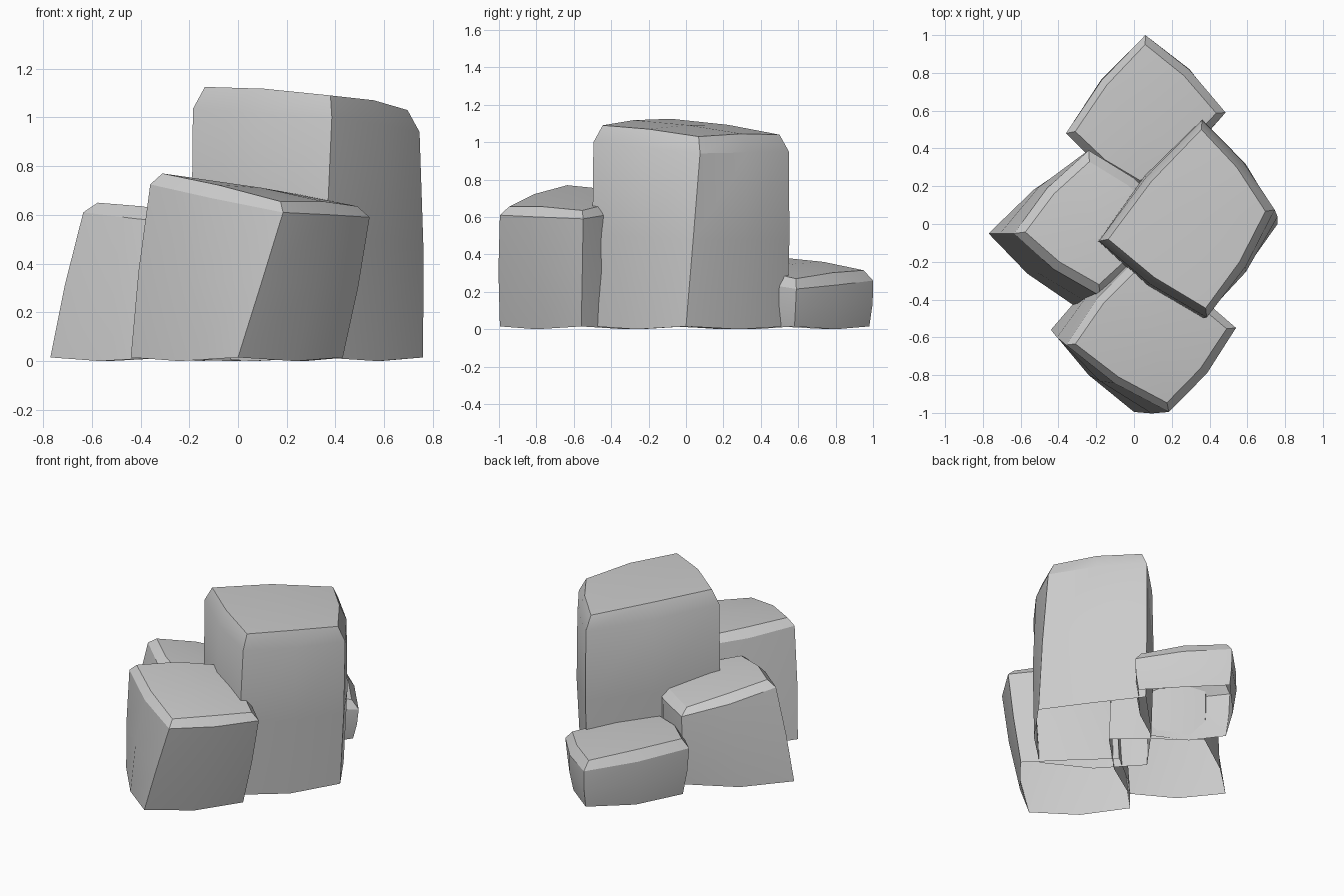
import bpy, bmesh
from mathutils import Vector

if "Cube" in bpy.data.objects:
    bpy.data.objects.remove(bpy.data.objects["Cube"])


def ring(corners, bulge, lift=0.0):
    """Four corners -> eight points, with edge midpoints pushed outward."""
    pts = []
    for i, a in enumerate(corners):
        b = corners[(i + 1) % 4]
        d = b - a
        out = Vector((d.y, -d.x, 0)).normalized()
        pts += [a, (a + b) / 2 + out * bulge + Vector((0, 0, lift))]
    return pts


def rock(name, base, top, rise, bulge=0.03, inset=0.05):
    """Leaning four-sided boulder, open underneath: base (x, y), shoulder (x, y, z),
    chamfered crown. Corners run west, south, east, north."""
    base = [Vector((x, y, 0.015)) for x, y in base]
    top = [Vector(c) for c in top]
    centre = sum(top, Vector()) / 4
    middle = [(a + b) / 2 for a, b in zip(base, top)]
    mid_c = sum(middle, Vector()) / 4
    for m in middle:
        d = m - mid_c
        d.z = 0
        m += d.normalized() * 0.008
    crown = []
    for c in top:
        d = centre - c
        d.z = 0
        crown.append(c + d.normalized() * inset + Vector((0, 0, rise)))
    rings = [ring(base, bulge, -0.015), ring(middle, bulge + 0.008),
             ring(top, bulge), ring(crown, bulge * 0.8, 0.01)]
    bm = bmesh.new()
    loops = [[bm.verts.new(p) for p in r] for r in rings]
    for lo, hi in zip(loops, loops[1:]):
        for i in range(8):
            j = (i + 1) % 8
            bm.faces.new((lo[i], lo[j], hi[j], hi[i]))
    # Slightly domed top as four quads
    loop = loops[3]
    c = sum((loop[i].co for i in (0, 2, 4, 6)), Vector()) / 4
    hub = bm.verts.new(c + Vector((0, 0, 0.02)))
    for i in range(0, 8, 2):
        bm.faces.new((hub, loop[i - 1], loop[i], loop[i + 1]))
    mesh = bpy.data.meshes.new(name)
    bm.to_mesh(mesh)
    bm.free()
    ob = bpy.data.objects.new(name, mesh)
    bpy.context.collection.objects.link(ob)
    bpy.ops.object.select_all(action='DESELECT')
    ob.select_set(True)
    bpy.context.view_layer.objects.active = ob
    bpy.ops.object.shade_smooth_by_angle(angle=0.42)


# Tall boulder on the right
rock("tall_rock",
     [(-0.18, -0.09), (0.34, -0.49), (0.76, 0.0), (0.36, 0.54)],
     [(-0.185, -0.09, 1.035), (0.385, -0.495, 1.0), (0.745, 0.075, 0.94), (0.36, 0.55, 0.95)],
     0.09)
# Leaning boulder at the front
rock("front_rock",
     [(-0.44, -0.56), (0.0, -0.995), (0.43, -0.56), (0.0, -0.14)],
     [(-0.36, -0.64, 0.725), (0.185, -0.995, 0.61), (0.54, -0.55, 0.59), (0.02, -0.18, 0.66)],
     0.045)
# Leaning boulder on the left
rock("left_rock",
     [(-0.77, -0.05), (-0.32, -0.43), (0.2, 0.0), (-0.25, 0.37)],
     [(-0.635, -0.05, 0.61), (-0.18, -0.38, 0.56), (0.2, 0.05, 0.47), (-0.24, 0.39, 0.475)],
     0.04, inset=0.06)
# Low boulder at the back
rock("back_rock",
     [(-0.32, 0.49), (0.03, 0.2), (0.45, 0.58), (0.06, 0.98)],
     [(-0.36, 0.48, 0.33), (0.03, 0.18, 0.29), (0.485, 0.59, 0.215), (0.06, 1.0, 0.26)],
     0.055)
